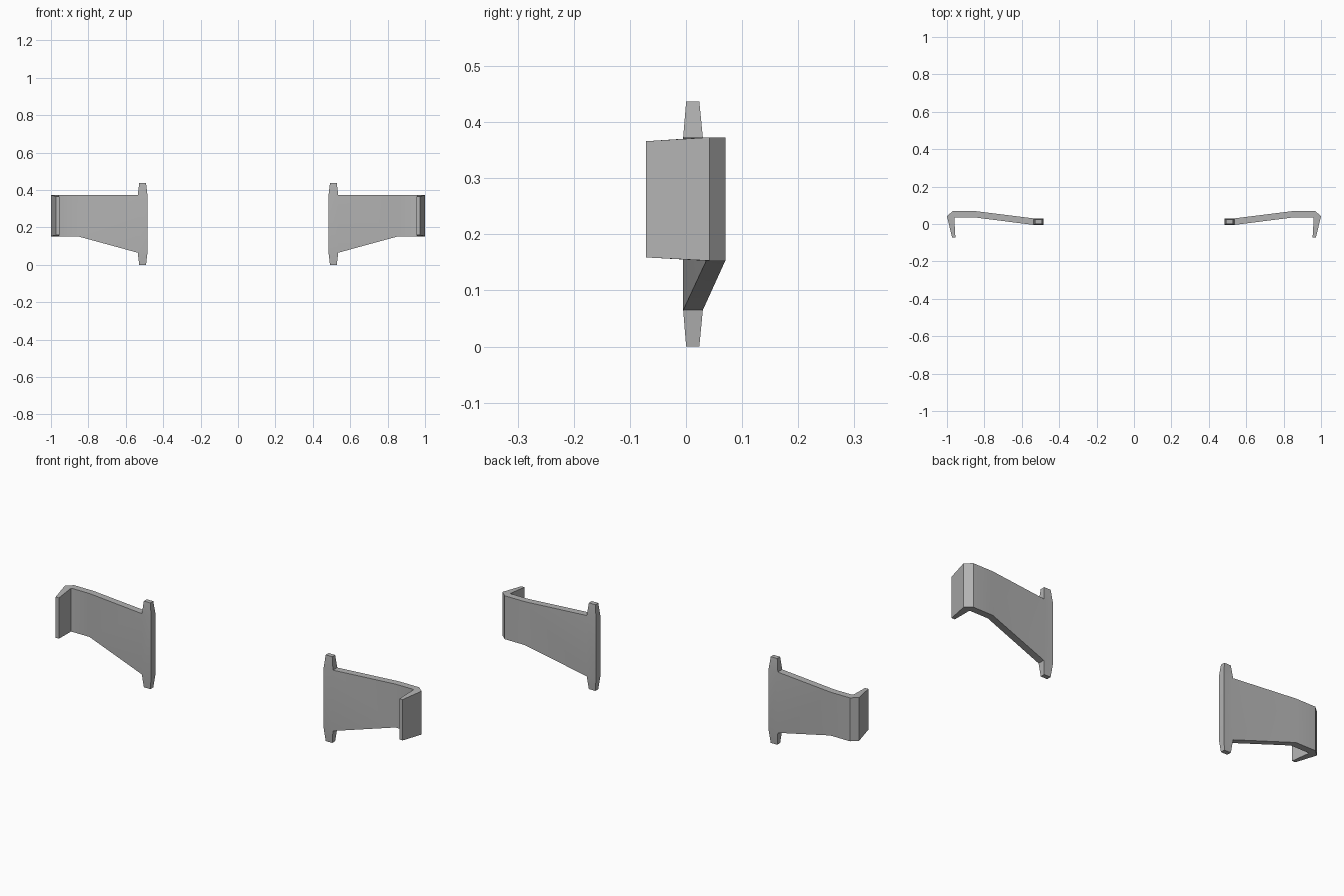
import bpy, bmesh, math

if "Cube" in bpy.data.objects:
    bpy.data.objects.remove(bpy.data.objects["Cube"])

# Cross-sections along the bracket: back (x, y), front (x, y), z range
STATIONS = [
    ((0.484, 0.030), (0.484, -0.005), (0.065, 0.373)),
    ((0.536, 0.030), (0.536, -0.005), (0.065, 0.373)),
    ((0.858, 0.070), (0.858, 0.036), (0.153, 0.373)),
    ((0.968, 0.070), (0.953, 0.036), (0.153, 0.373)),
    ((1.000, 0.042), (0.961, 0.034), (0.153, 0.373)),
    ((0.973, -0.071), (0.955, -0.071), (0.159, 0.366)),
]


def side_bracket():
    bm = bmesh.new()
    # Bent plate lofted through the sections
    rings = []
    for b, f, (z0, z1) in STATIONS:
        rings.append([bm.verts.new(p) for p in (
            (*b, z0), (*b, z1), (*f, z1), (*f, z0))])
    sides = {}
    for i, (r, s) in enumerate(zip(rings, rings[1:])):
        for k in range(4):
            n = (k + 1) % 4
            sides[i, k] = bm.faces.new((r[k], r[n], s[n], s[k]))
    bm.faces.new(rings[0])
    bm.faces.new(rings[-1])
    # Tapered pegs above and below the inner post
    for face, z in ((sides[0, 1], 0.437), (sides[0, 3], 0.0)):
        tip = bmesh.ops.extrude_discrete_faces(bm, faces=[face])["faces"][0]
        for v in tip.verts:
            v.co.x = 0.51 + (v.co.x - 0.51) * 0.7
            v.co.y = 0.012 + (v.co.y - 0.0125) * 0.67
            v.co.z = z
    bmesh.ops.recalc_face_normals(bm, faces=bm.faces[:])
    mesh = bpy.data.meshes.new("side_brackets")
    bm.to_mesh(mesh)
    bm.free()
    obj = bpy.data.objects.new("side_brackets", mesh)
    bpy.context.collection.objects.link(obj)
    return obj


# Left bracket mirrored from the right one
brackets = side_bracket()
brackets.modifiers.new("mirror", "MIRROR").use_axis[0] = True

# Dark grey finish, gentle bends smooth and corners sharp
grey = bpy.data.materials.new("dark_grey")
grey.diffuse_color = (0.45, 0.45, 0.45, 1)
grey.use_nodes = True
grey.node_tree.nodes["Principled BSDF"].inputs["Base Color"].default_value = grey.diffuse_color
brackets.data.materials.append(grey)
bpy.context.view_layer.objects.active = brackets
brackets.select_set(True)
bpy.ops.object.shade_smooth_by_angle(angle=math.radians(30))
